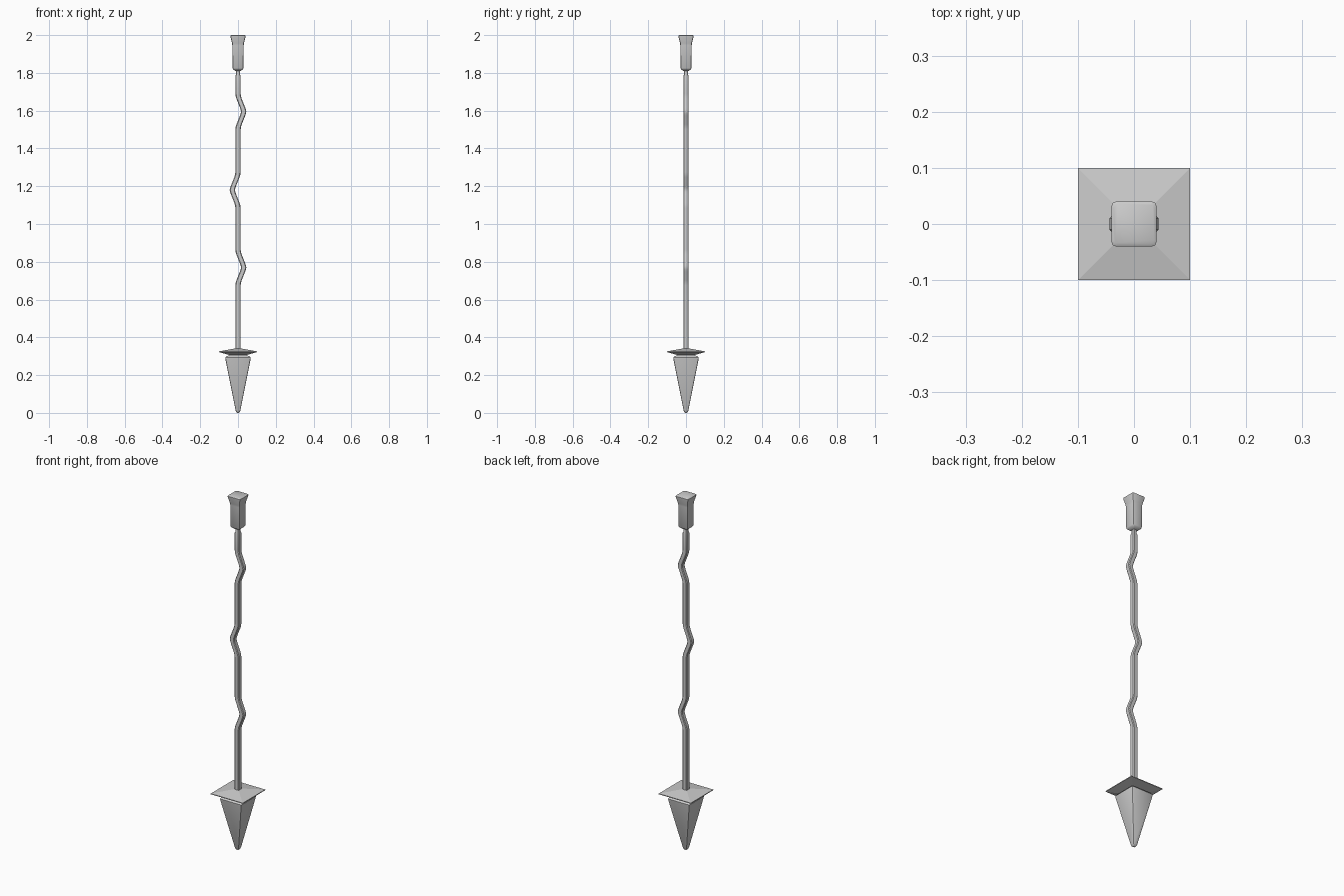
import bpy, bmesh, math

if "Cube" in bpy.data.objects:
    bpy.data.objects.remove(bpy.data.objects["Cube"])


def ring_points(half, radius, steps):
    """Square outline with rounded corners (plain square if radius is 0)."""
    if radius == 0:
        return [(half, half), (-half, half), (-half, -half), (half, -half)]
    pts = []
    inner = half - radius
    for q, (sx, sy) in enumerate([(1, 1), (-1, 1), (-1, -1), (1, -1)]):
        for i in range(steps + 1):
            a = math.pi / 2 * (q + i / steps)
            pts.append((sx * inner + radius * math.cos(a),
                        sy * inner + radius * math.sin(a)))
    return pts


def loft(name, rings, steps=2, smooth=True):
    """Skin a stack of (z, half width, corner radius, x offset) sections."""
    bm = bmesh.new()
    loops = [[bm.verts.new((x + dx, y, z)) for x, y in ring_points(h, r, steps)]
             for z, h, r, dx in rings]
    n = len(loops[0])
    for a, b in zip(loops, loops[1:]):
        for i in range(n):
            j = (i + 1) % n
            bm.faces.new((a[i], a[j], b[j], b[i]))
    bm.faces.new(loops[0][::-1])
    bm.faces.new(loops[-1])
    bmesh.ops.recalc_face_normals(bm, faces=bm.faces)
    mesh = bpy.data.meshes.new(name)
    bm.to_mesh(mesh)
    bm.free()
    ob = bpy.data.objects.new(name, mesh)
    bpy.context.collection.objects.link(ob)
    if smooth:
        bpy.ops.object.select_all(action='DESELECT')
        bpy.context.view_layer.objects.active = ob
        ob.select_set(True)
        bpy.ops.object.shade_smooth_by_angle(angle=math.radians(35))
    return ob


# Spike: tapering square point with softened edges
loft("spike", [(0.0, 0.005, 0.002, 0), (0.003, 0.009, 0.003, 0),
               (0.012, 0.0125, 0.004, 0),
               (0.285, 0.067, 0.007, 0), (0.293, 0.0675, 0.007, 0),
               (0.299, 0.063, 0.007, 0), (0.31, 0.035, 0.007, 0)])

# Guard: thin square plate, pyramid above and below
loft("guard", [(0.303, 0.035, 0, 0), (0.322, 0.1, 0, 0),
               (0.326, 0.1, 0, 0), (0.341, 0.016, 0, 0)], smooth=False)

# Shaft: square rod with three sideways kinks
HALF, EDGE = 0.014, 0.004
kink = [(-0.095, 0), (-0.08, 0.002), (-0.067, 0.006), (-0.022, 0.024),
        (-0.01, 0.028), (0, 0.030), (0.01, 0.028), (0.022, 0.024),
        (0.067, 0.006), (0.08, 0.002), (0.095, 0)]
shaft = [(0.32, HALF, EDGE, 0)]
for zc, side in [(0.77, 1), (1.18, -1), (1.595, 1)]:
    shaft += [(zc + dz, HALF, EDGE, side * dx) for dz, dx in kink]
shaft += [(1.785, HALF, EDGE, 0), (1.792, 0.011, EDGE, 0), (1.83, 0.011, EDGE, 0)]
loft("shaft", shaft, steps=1)

# Pommel: square grip block flaring out at the top
loft("pommel", [(1.81, 0.014, 0.005, 0), (1.819, 0.026, 0.006, 0),
                (1.825, 0.029, 0.006, 0), (1.945, 0.030, 0.006, 0),
                (1.957, 0.0315, 0.007, 0), (1.991, 0.040, 0.008, 0),
                (1.997, 0.040, 0.008, 0), (2.0, 0.036, 0.008, 0)])
